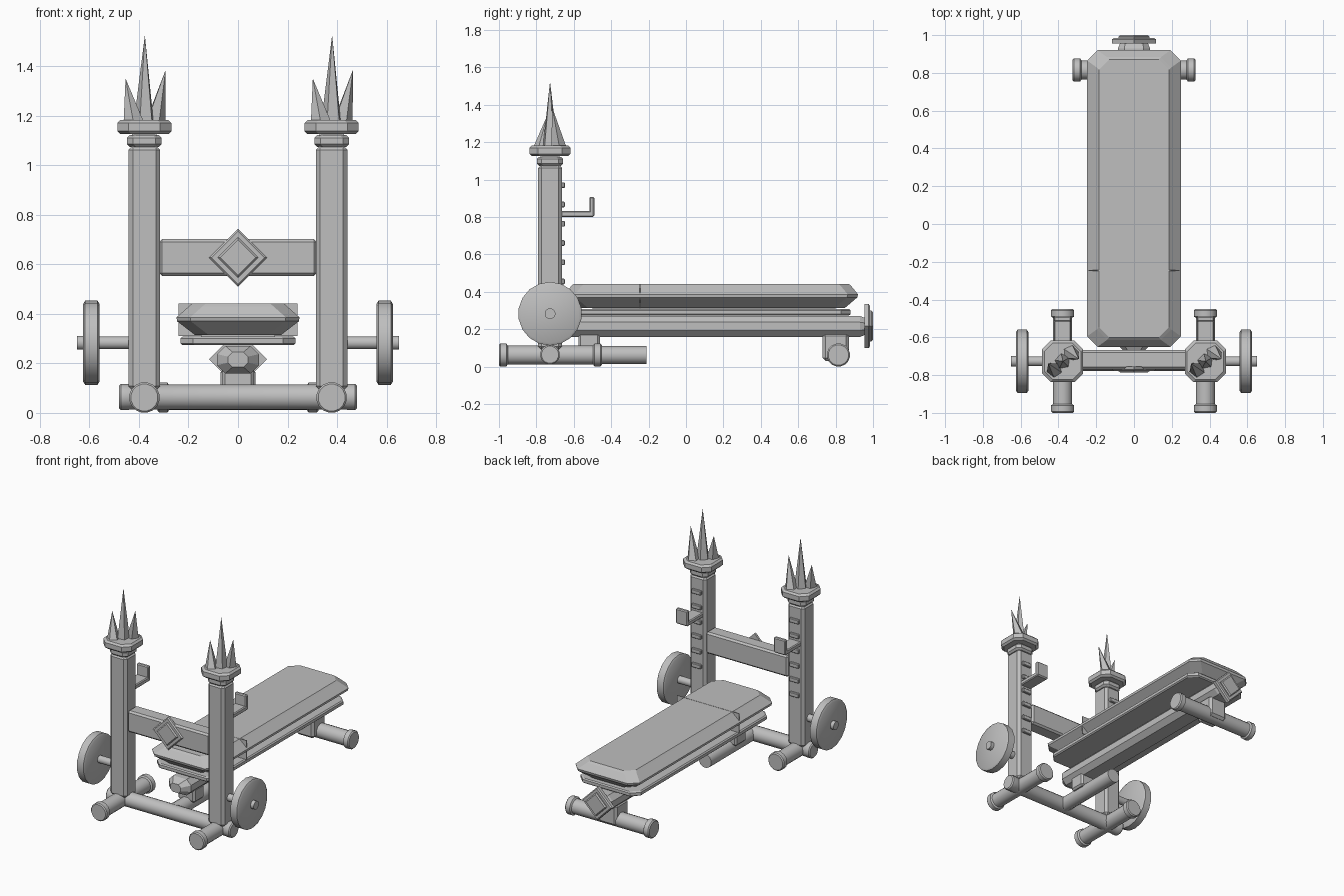
import bpy, bmesh, math
from mathutils import Vector

if "Cube" in bpy.data.objects:
    bpy.data.objects.remove(bpy.data.objects["Cube"])

grey = bpy.data.materials.new("plain grey")
grey.diffuse_color = (0.52, 0.52, 0.52, 1)
grey.use_nodes = True
grey.node_tree.nodes["Principled BSDF"].inputs["Base Color"].default_value = grey.diffuse_color

POST_X, POST_Y = 0.378, -0.727
FOOT_Z = 0.062


def finish(name, bm, smooth=False):
    bmesh.ops.recalc_face_normals(bm, faces=bm.faces)
    me = bpy.data.meshes.new(name)
    bm.to_mesh(me)
    bm.free()
    me.materials.append(grey)
    ob = bpy.data.objects.new(name, me)
    bpy.context.collection.objects.link(ob)
    if smooth:
        bpy.ops.object.select_all(action='DESELECT')
        ob.select_set(True)
        bpy.context.view_layer.objects.active = ob
        bpy.ops.object.shade_smooth_by_angle(angle=math.radians(35))
    return ob


def box(name, x, y, z, bevel=0.0):
    """Box from (min, max) ranges with chamfered edges."""
    bm = bmesh.new()
    bmesh.ops.create_cube(bm, size=1)
    for v in bm.verts:
        for i, (a, b) in enumerate((x, y, z)):
            v.co[i] = (a + b) / 2 + v.co[i] * (b - a)
    if bevel:
        bmesh.ops.bevel(bm, geom=bm.edges[:], offset=bevel, segments=1,
                        affect='EDGES', profile=0.5)
    return finish(name, bm)


def stack(name, rings, smooth=False):
    """Skin a list of equal-length point rings and close both ends."""
    bm = bmesh.new()
    loops = [[bm.verts.new(p) for p in r] for r in rings]
    n = len(loops[0])
    for a, b in zip(loops, loops[1:]):
        for i in range(n):
            j = (i + 1) % n
            bm.faces.new((a[i], a[j], b[j], b[i]))
    bm.faces.new(loops[0])
    bm.faces.new(loops[-1])
    return finish(name, bm, smooth)


def lathe(name, axis, centre, profile, sides=16, smooth=True):
    """Turn (position, radius) pairs around the x or y axis."""
    rings = []
    for t, r in profile:
        ring = []
        for i in range(sides):
            a = 2 * math.pi * (i + 0.5) / sides
            u, w = r * math.cos(a), r * math.sin(a)
            off = Vector((t, u, w)) if axis == 'x' else Vector((u, t, w))
            ring.append(Vector(centre) + off)
        rings.append(ring)
    return stack(name, rings, smooth)


def octagon(cx, cy, hx, hy, c, z):
    """Rectangle outline with cut corners at height z."""
    pts = [(hx, hy - c), (hx - c, hy), (c - hx, hy), (-hx, hy - c),
           (-hx, c - hy), (c - hx, -hy), (hx - c, -hy), (hx, c - hy)]
    return [(cx + px, cy + py, z) for px, py in pts]


def capped_tube(name, axis, centre, a, b, cap=0.047, r=0.051, rc=0.062):
    e = 0.007
    lathe(name, axis, centre,
          [(a, rc - e), (a + e, rc), (a + cap - e, rc), (a + cap, r),
           (b - cap, r), (b - cap + e, rc), (b - e, rc), (b, rc - e)])


def diamond(name, z, y0, y1, half):
    """Square plate standing on its corner, with bevelled outer rim."""
    d = 0.008 if y1 > y0 else -0.008
    stack(name, [[(h, y, z), (0, y, z + h), (-h, y, z), (0, y, z - h)]
                 for y, h in ((y0, half), (y1 - d, half), (y1, half - 0.01))])


def spike(name, base, tip, r, sides=5, turn=0.0):
    base, tip = Vector(base), Vector(tip)
    bm = bmesh.new()
    ring = []
    for i in range(sides):
        a = turn + 2 * math.pi * i / sides
        ring.append(bm.verts.new(base + Vector((r * math.cos(a), r * math.sin(a), 0))))
    top = bm.verts.new(tip)
    bm.faces.new(ring)
    for i in range(sides):
        bm.faces.new((ring[i], ring[(i + 1) % sides], top))
    finish(name, bm)


for side, label in ((-1, "left"), (1, "right")):
    cx = side * POST_X
    # Upright post, collar and crown base
    box(label + "_post", (cx - .064, cx + .064), (POST_Y - .064, POST_Y + .064),
        (.09, 1.08), .018)
    for part, h, c, z0, z1 in (("collar", .07, .025, 1.073, 1.122),
                               ("crown_base", .109, .045, 1.125, 1.182)):
        stack(label + "_" + part, [octagon(cx, POST_Y, h - d, h - d, c, z) for z, d in
              ((z0, .012), (z0 + .012, 0), (z1 - .012, 0), (z1, .012))])
    box(label + "_neck", (cx - .05, cx + .05), (POST_Y - .05, POST_Y + .05), (1.06, 1.14))
    # Crown spikes
    for part, bx, by, tx, ty, tz, r in (("tall", 0, 0, .002, 0, 1.525, .042),
                                        ("short", -.043, -.045, -.076, -.012, 1.35, .042),
                                        ("middle", .043, .045, .086, .012, 1.385, .042)):
        spike(f"{label}_{part}_spike", (cx + bx, POST_Y + by, 1.178),
              (cx + tx, POST_Y + ty, tz), r, turn=0.5 + bx * 20)
    # Height pegs on the back of the post
    for i in range(6):
        z = .455 + i * .103
        box(f"{label}_peg_{i + 1}", (cx - .036, cx + .036), (-.68, -.648),
            (z - .015, z + .015), .004)
    # Bar hook
    box(label + "_hook_arm", (cx - .045, cx + .045), (-.68, -.492), (.8, .832), .006)
    box(label + "_hook_lip", (cx - .045, cx + .045), (-.517, -.49), (.802, .907), .006)
    # Floor foot
    capped_tube(label + "_foot", 'y', (cx, 0, FOOT_Z), -1, -.45)
    # Weight disc on its axle
    s = side
    lathe(label + "_disc", 'x', (0, POST_Y, .283),
          [(s * .559, .157), (s * .567, .17), (s * .617, .17), (s * .625, .157)], 18)
    lathe(label + "_axle", 'x', (0, POST_Y, .283),
          [(s * .4, .026), (s * .62, .026), (s * .622, .029), (s * .65, .029)], 12)

# Base crossbar, centre tube and rear foot
capped_tube("base_crossbar", 'x', (0, POST_Y, .064), -.48, .48, .045, .051, .053)
lathe("centre_tube", 'y', (0, 0, .062), [(-.73, .049), (-.21, .049)], 12)
capped_tube("rear_foot", 'x', (0, .815, FOOT_Z), -.325, .325)

# Bench spine, chamfered and tapered at its ends
def spine_ring(y, hx, hz):
    c = min(hx, hz) * .6
    return [(px, y, .215 + pz) for px, pz, _ in octagon(0, 0, hx, hz, c, 0)]

stack("bench_spine", [spine_ring(-.69, .04, .03), spine_ring(-.64, .085, .056),
                      spine_ring(.93, .085, .056), spine_ring(.965, .07, .042)])
box("front_support", (-.065, .065), (-.575, -.46), (.08, .18), .012)
box("rear_support", (-.07, .07), (.73, .872), (.03, .18), .016)

# Padded bench and the tray under it
def pad_ring(z, dx, dy, c=.055):
    return octagon(0, .135, .248 - dx, .785 - dy, c, z)

stack("bench_pad", [pad_ring(.314, .075, .07), pad_ring(.37, .002, .004),
                    pad_ring(.386, 0, 0), pad_ring(.43, .05, .036), pad_ring(.441, .062, .048)])
stack("bench_tray", [octagon(0, .135, .232 - d, .745 - d, .05, z)
                     for z, d in ((.274, .008), (.281, 0), (.301, 0), (.308, .008))])
box("pad_core", (-.15, .15), (-.5, .8), (.3, .32))
box("pad_seam", (-.24, .24), (-.249, -.243), (.31, .4425))

# Upper beam with diamond ornaments front and rear
box("upper_beam", (-.318, .318), (-.77, -.668), (.552, .702), .012)
diamond("front_diamond", .627, -.755, -.778, .117)
diamond("front_diamond_inset", .627, -.77, -.787, .082)
diamond("rear_diamond", .217, .955, .985, .117)
diamond("rear_diamond_inset", .217, .98, 1.0, .082)
